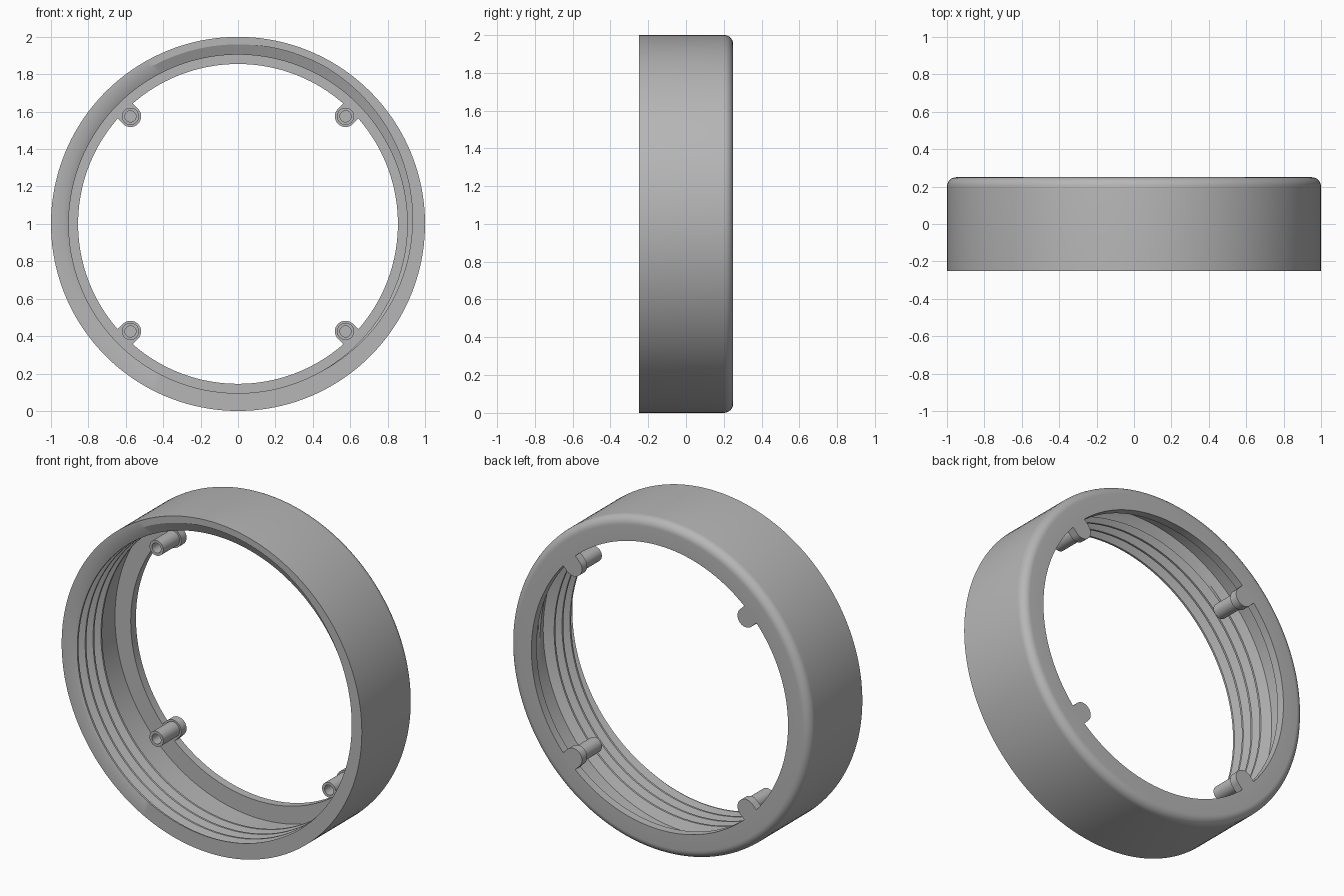
import bpy, bmesh
from math import sin, cos, pi, tau

cube = bpy.data.objects.get("Cube")
if cube:
    bpy.data.objects.remove(cube)

grey = bpy.data.materials.new("plain_grey")
grey.use_nodes = True
colour = (0.47, 0.47, 0.47, 1)
grey.diffuse_color = colour
grey.node_tree.nodes["Principled BSDF"].inputs["Base Color"].default_value = colour

FRONT, BACK, FLANGE = -0.25, 0.25, 0.2
LIP, CREST, ROOT = 0.855, 0.905, 0.96
PITCH, FLAT, END = 0.075, 0.08, 3.8


def finish(name, bm):
    bmesh.ops.remove_doubles(bm, verts=bm.verts, dist=1e-5)
    bmesh.ops.recalc_face_normals(bm, faces=bm.faces)
    mesh = bpy.data.meshes.new(name)
    bm.to_mesh(mesh)
    bm.free()
    mesh.materials.append(grey)
    obj = bpy.data.objects.new(name, mesh)
    bpy.context.collection.objects.link(obj)
    bpy.ops.object.select_all(action="DESELECT")
    obj.select_set(True)
    bpy.context.view_layer.objects.active = obj
    bpy.ops.object.shade_smooth_by_angle(angle=pi / 6)
    return obj


def revolve(name, profile, steps, cx=0, cz=1):
    """Sweep the closed (radius, y) loop profile(turn) about the y axis."""
    bm = bmesh.new()
    columns = []
    for i in range(steps + 1):
        a = tau * i / steps
        columns.append([bm.verts.new((cx - r * sin(a), y, cz - r * cos(a)))
                        for r, y in profile(i / steps)])
    for c, d in zip(columns, columns[1:]):
        for j in range(len(c)):
            k = (j + 1) % len(c)
            bm.faces.new((c[j], c[k], d[k], d[j]))
    return finish(name, bm)


def thread_radius(t, turn):
    """Trapezoid thread that fades out at its inner end."""
    u = t % 1
    slope = (min(u, 1 - u) - FLAT) / (0.5 - 2 * FLAT)
    depth = (ROOT - CREST) * (1 - min(1, max(0, slope)))
    return ROOT - depth * min(1, max(0, (3.7 - turn) / 0.25))


def ring_profile(f):
    # back lip, rounded outer corner, outer wall
    pts = [(LIP, BACK)]
    for i in range(9):
        a = pi / 2 * i / 8
        pts.append((0.95 + 0.05 * sin(a), 0.2 + 0.05 * cos(a)))
    pts.append((1, FRONT))
    # helical thread from the front edge inwards
    for k in range(-1, 5):
        for off in (-FLAT, FLAT, 0.5 - FLAT, 0.5 + FLAT):
            turn = min(END, max(0, k + off + f))
            pts.append((thread_radius(turn - f, turn), FRONT + PITCH * turn))
    # plain wall and inner flange face
    return pts + [(ROOT, FLANGE), (LIP, FLANGE)]


revolve("threaded_ring", ring_profile, 160)


# Rounded tab joining each post to the flange
def tab(name, sx, sz):
    rad, centre = 0.057, 0.813
    outline = [(-rad, 0.868), (rad, 0.868)]
    outline += [(rad * cos(pi * i / 16), centre - rad * sin(pi * i / 16))
                for i in range(17)]
    h = 0.5 ** 0.5
    bm = bmesh.new()
    face = bm.faces.new([bm.verts.new((sx * (v + u) * h, FLANGE, 1 + sz * (v - u) * h))
                         for u, v in outline])
    new = bmesh.ops.extrude_face_region(bm, geom=[face], use_keep_orig=True)
    bmesh.ops.translate(bm, vec=(0, BACK - FLANGE, 0),
                        verts=[g for g in new["geom"] if isinstance(g, bmesh.types.BMVert)])
    finish(name, bm)


# Hollow screw posts
def post_profile(f):
    return [(0, 0.21), (0.046, 0.21), (0.046, 0.045),
            (0.03, 0.045), (0.03, 0.19), (0, 0.19)]


for sx, side in ((1, "left"), (-1, "right")):
    for sz, level in ((1, "upper"), (-1, "lower")):
        tab(f"{level}_{side}_tab", sx, sz)
        revolve(f"{level}_{side}_post", post_profile, 32, sx * 0.575, 1 + sz * 0.575)
